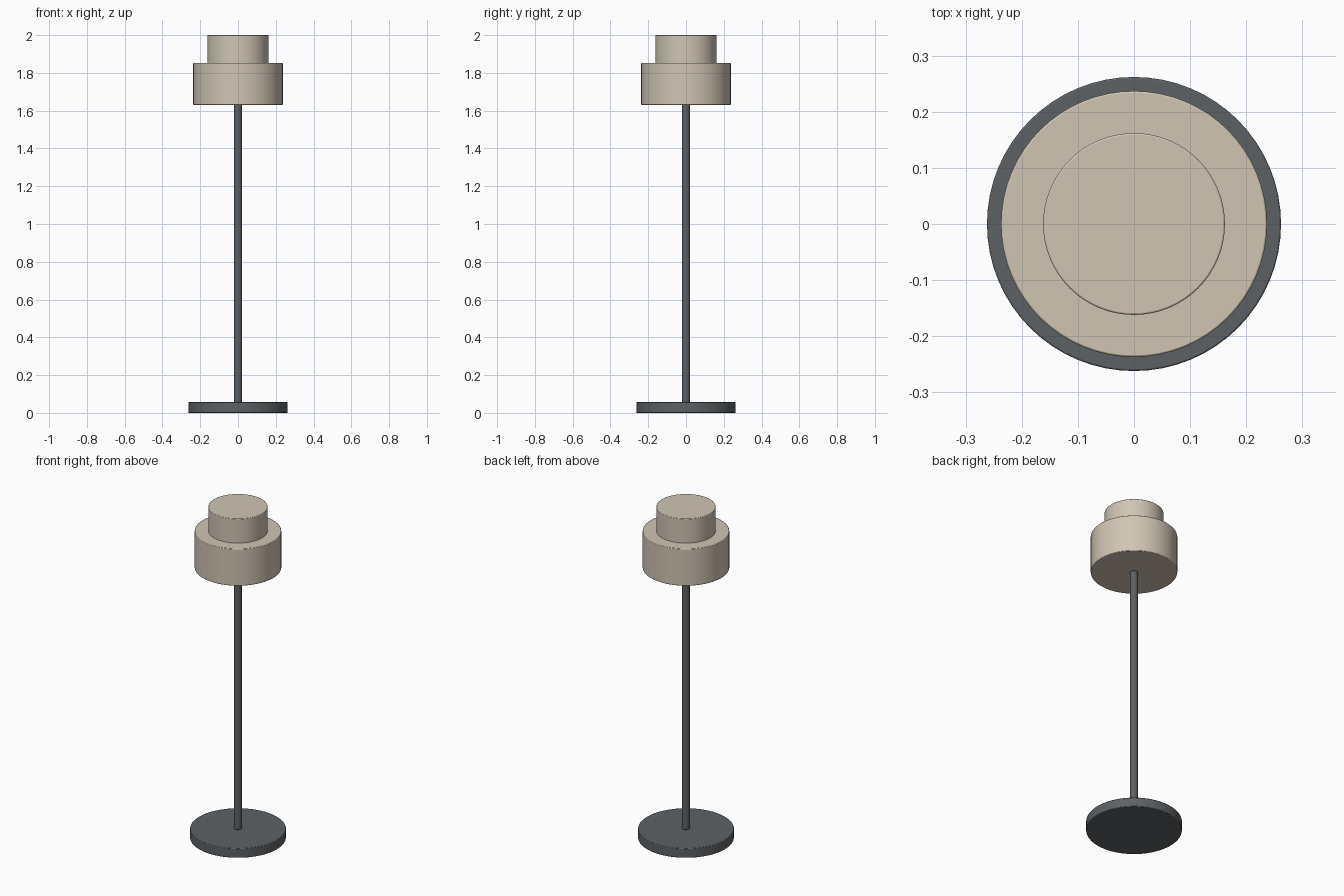
import bpy
import math

if "Cube" in bpy.data.objects:
    bpy.data.objects.remove(bpy.data.objects["Cube"])


def material(name, rgb):
    m = bpy.data.materials.new(name)
    m.diffuse_color = (*rgb, 1.0)
    m.use_nodes = True
    m.node_tree.nodes["Principled BSDF"].inputs["Base Color"].default_value = m.diffuse_color
    return m


def disc(name, radius, z0, z1, mat, bevel, sides=64):
    """Upright cylinder between two heights with a finely softened rim."""
    bpy.ops.mesh.primitive_cylinder_add(
        vertices=sides, radius=radius, depth=z1 - z0, location=(0, 0, (z0 + z1) / 2))
    ob = bpy.context.object
    ob.name = name
    ob.data.materials.append(mat)
    mod = ob.modifiers.new("rim", 'BEVEL')
    mod.width = bevel
    mod.segments = 2
    mod.limit_method = 'ANGLE'
    mod.angle_limit = math.radians(40)
    bpy.ops.object.shade_smooth_by_angle(angle=math.radians(35))
    return ob


charcoal = material("charcoal metal", (0.11, 0.12, 0.128))
beige = material("warm beige", (0.63, 0.56, 0.455))

# Stand
disc("base", 0.262, 0.0, 0.057, charcoal, 0.003)
disc("pole", 0.022, 0.055, 1.63, charcoal, 0.005, 32)

# Stepped lamp head
disc("shade", 0.237, 1.63, 1.853, beige, 0.003)
disc("shade_cap", 0.162, 1.85, 2.0, beige, 0.003)
